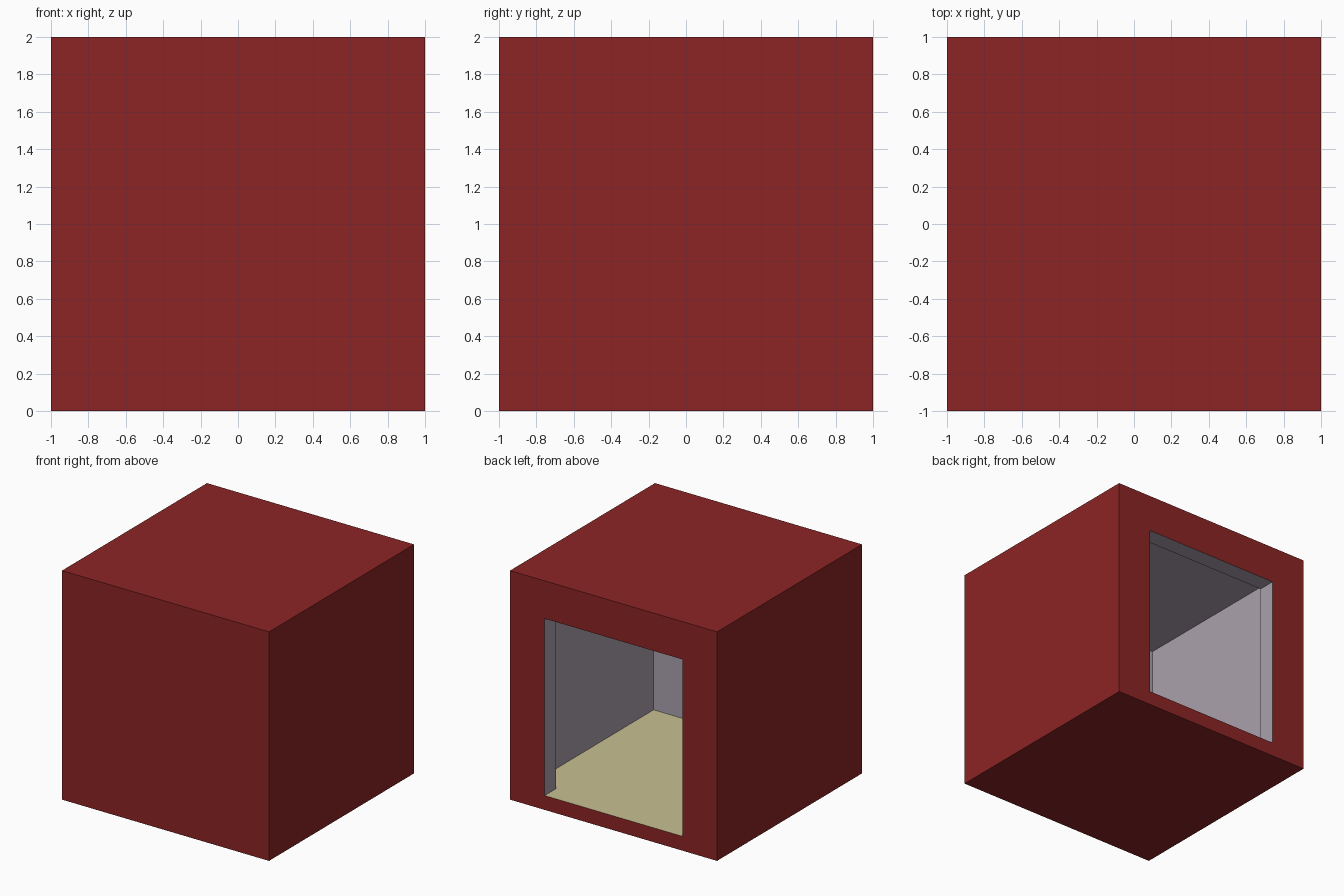
import bpy, bmesh

if "Cube" in bpy.data.objects:
    bpy.data.objects.remove(bpy.data.objects["Cube"])


def material(name, rgb):
    m = bpy.data.materials.new(name)
    m.diffuse_color = (*rgb, 1.0)
    m.use_nodes = True
    m.node_tree.nodes["Principled BSDF"].inputs["Base Color"].default_value = m.diffuse_color
    return m


bm = bmesh.new()


def ring(half_width, z0, z1, y):
    """Rectangular loop facing along y, starting at the bottom left."""
    w = half_width
    return [bm.verts.new(p) for p in ((-w, y, z0), (w, y, z0), (w, y, z1), (-w, y, z1))]


def bridge(a, b, sides, mat):
    """Join two loops; side 0 is the bottom."""
    for i in sides:
        j = (i + 1) % 4
        bm.faces.new((a[i], a[j], b[j], b[i])).material_index = mat


RED, GREY, BEIGE = 0, 1, 2
FLOOR, CEILING = 0.125, 1.88

# Loops from the outer front, around the back opening and into the room
outer_front = ring(1.0, 0.0, 2.0, -1.0)
outer_back = ring(1.0, 0.0, 2.0, 1.0)
opening_out = ring(0.665, FLOOR, 1.67, 1.0)
opening_in = ring(0.665, FLOOR, 1.67, 0.845)
room_back = ring(0.88, FLOOR, CEILING, 0.845)
room_front = ring(0.88, FLOOR, CEILING, -0.81)

# Outer shell with the back opening
bm.faces.new(outer_front).material_index = RED
bridge(outer_front, outer_back, range(4), RED)
bridge(outer_back, opening_out, range(4), RED)

# Jambs, lintel, room walls and ceiling
for a, b in ((opening_out, opening_in), (opening_in, room_back), (room_back, room_front)):
    bridge(a, b, (1, 2, 3), GREY)
bm.faces.new(room_front).material_index = GREY

# Room floor, running flush through the opening
bm.faces.new((opening_out[0], opening_out[1], opening_in[1], room_back[1],
              room_front[1], room_front[0], room_back[0], opening_in[0])).material_index = BEIGE

bmesh.ops.recalc_face_normals(bm, faces=bm.faces[:])
mesh = bpy.data.meshes.new("hollow_room_cube")
bm.to_mesh(mesh)
bm.free()
for m in (material("dark red", (0.262, 0.018, 0.018)),
          material("lavender grey", (0.402, 0.356, 0.418)),
          material("beige", (0.584, 0.527, 0.292))):
    mesh.materials.append(m)
bpy.context.collection.objects.link(bpy.data.objects.new("hollow_room_cube", mesh))
